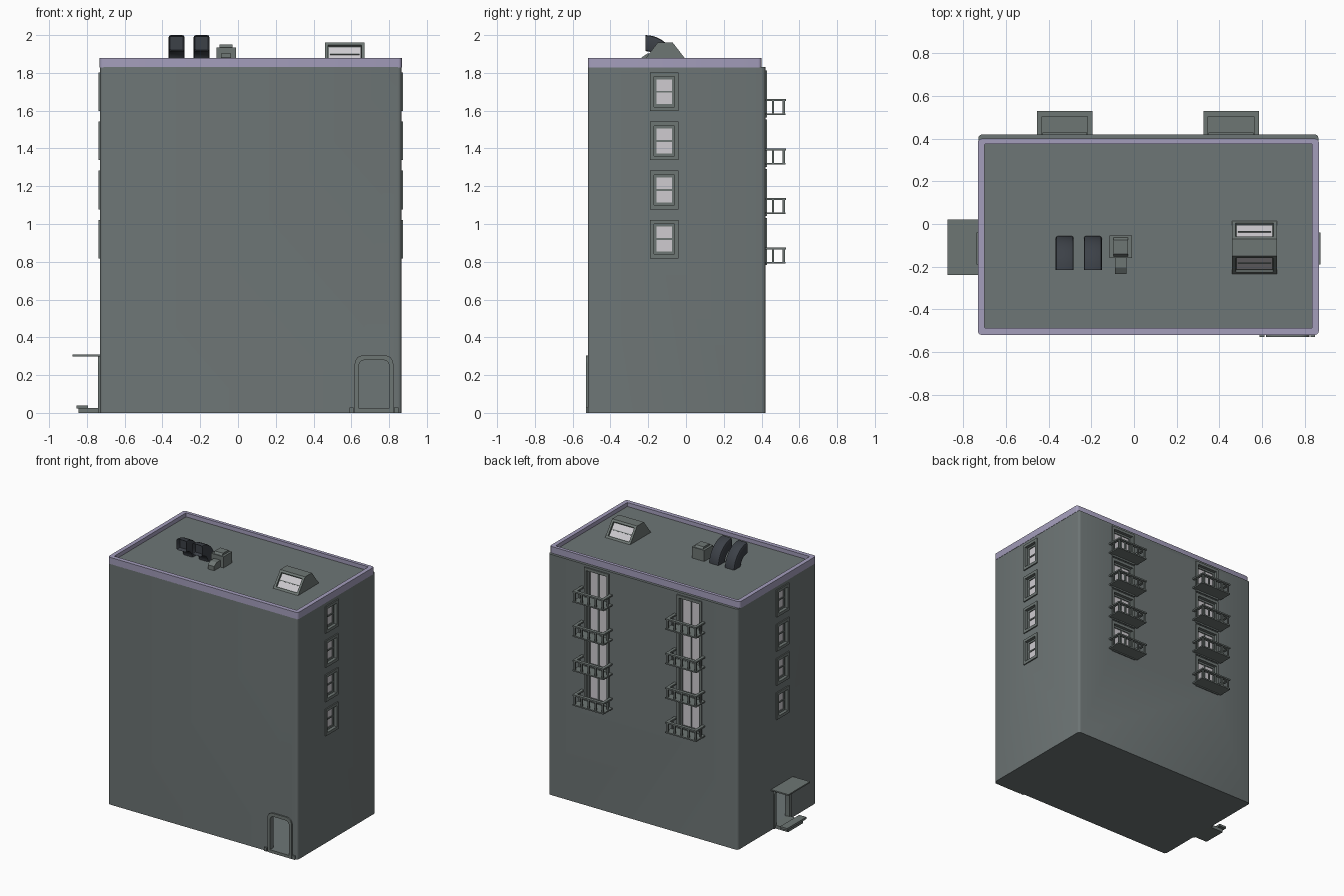
import bpy, bmesh, math
from mathutils import Matrix, Vector

if "Cube" in bpy.data.objects:
    bpy.data.objects.remove(bpy.data.objects["Cube"])


def material(name, rgb):
    m = bpy.data.materials.new(name)
    m.diffuse_color = (*rgb, 1)
    m.use_nodes = True
    m.node_tree.nodes["Principled BSDF"].inputs["Base Color"].default_value = m.diffuse_color
    return m


WALL = material("wall_grey", (0.155, 0.18, 0.18))
TRIM = material("trim_grey", (0.155, 0.182, 0.173))
LILAC = material("parapet_lilac", (0.37, 0.34, 0.50))
GLASS = material("window_glass", (0.62, 0.60, 0.63))
DUCT = material("duct_black", (0.045, 0.052, 0.063))

I = Matrix.Identity(4)
UP = Matrix.Rotation(math.pi / 2, 4, 'X')     # profile (x, -y) extruded along z
SIDE = Matrix.Rotation(math.pi / 2, 4, 'Z')   # profile (y, z) extruded along -x


def at(x, y, z, turn=0):
    return Matrix.Translation((x, y, z)) @ Matrix.Rotation(math.radians(turn), 4, 'Z')


def make(name, bm, *mats):
    bmesh.ops.recalc_face_normals(bm, faces=bm.faces)
    me = bpy.data.meshes.new(name)
    bm.to_mesh(me)
    bm.free()
    for m in mats:
        me.materials.append(m)
    ob = bpy.data.objects.new(name, me)
    bpy.context.collection.objects.link(ob)
    return ob


def prism(bm, pts, n0, n1, M=I, mat=0):
    a, b = ([bm.verts.new(M @ Vector((u, n, v))) for u, v in pts] for n in (n0, n1))
    fs = [bm.faces.new(a), bm.faces.new(b)]
    for i in range(len(a)):
        j = (i + 1) % len(a)
        fs.append(bm.faces.new((a[i], a[j], b[j], b[i])))
    for f in fs:
        f.material_index = mat
    return fs


def box(bm, u0, u1, n0, n1, v0, v1, M=I, mat=0):
    prism(bm, [(u0, v0), (u1, v0), (u1, v1), (u0, v1)], n0, n1, M, mat)


def frame(bm, outer, inner, n0, n1, M=I):
    L = [[bm.verts.new(M @ Vector((u, n, v))) for u, v in p]
         for p, n in ((outer, n0), (outer, n1), (inner, n1), (inner, n0))]
    for k in range(4):
        a, b = L[k], L[(k + 1) % 4]
        for i in range(len(a)):
            j = (i + 1) % len(a)
            bm.faces.new((a[i], a[j], b[j], b[i]))


def rect(u0, u1, v0, v1, rb=0.0, rt=0.0, n=4):
    """Rectangle with rounded bottom (rb) and top (rt) corners."""
    pts = []
    for k, (u, v, r) in enumerate(((u1, v1, rt), (u0, v1, rt), (u0, v0, rb), (u1, v0, rb))):
        cu, cv = u + (r if u == u0 else -r), v + (r if v == v0 else -r)
        for s in range(n + 1 if r else 1):
            a = math.pi / 2 * (k + s / n)
            pts.append((cu + r * math.cos(a), cv + r * math.sin(a)) if r else (u, v))
    return pts


# Placement of windows and doors on the walls
FLOORS = [0.92 + 0.26 * i for i in range(4)]
windows = [(at(x, -0.115, z, t), 0.11, -0.08, 0.08, False)
           for z in FLOORS for x, t in ((0.865, -90), (-0.73, 90))]
windows += [(at(x, 0.42, z), 0.17, -0.115, 0.09, True) for z in FLOORS for x in (-0.325, 0.455)]
doors = [at(0.72, -0.52, 0, 180), at(-0.73, -0.11, 0, 90)]

# Hollow building with rounded corners, holes cut for windows and doors
bm = bmesh.new()
prism(bm, rect(-0.73, 0.865, -0.42, 0.52, 0.018, 0.018, 3), 0, 1.83, UP)
body = make("building_walls", bm, WALL)
bm = bmesh.new()
box(bm, -0.70, 0.835, -0.49, 0.39, 0.02, 1.80)
room = make("room_cutter", bm)
bm = bmesh.new()
for M, w, v0, v1, _ in windows:
    box(bm, -w / 2 - 0.01, w / 2 + 0.01, -0.06, 0.03, v0 - 0.01, v1 + 0.01, M)
for M in doors:
    prism(bm, rect(-0.08, 0.08, 0.022, 0.28, 0, 0.03), -0.06, 0.04, M)
holes = make("opening_cutter", bm)
for c in (room, holes):
    mod = body.modifiers.new("cut", 'BOOLEAN')
    mod.operation, mod.solver, mod.object = 'DIFFERENCE', 'EXACT', c
bpy.context.view_layer.update()
body.data = bpy.data.meshes.new_from_object(
    body.evaluated_get(bpy.context.evaluated_depsgraph_get()))
body.modifiers.clear()
for c in (room, holes):
    bpy.data.objects.remove(c)

# Window frames, bars and glass
fr, gl = bmesh.new(), bmesh.new()
for M, w, v0, v1, tall in windows:
    h = w / 2
    frame(fr, rect(-h - 0.02, h + 0.02, v0 - 0.022, v1 + 0.022), rect(-h, h, v0, v1), -0.032, 0.009, M)
    frame(fr, rect(-h - 0.004, h + 0.004, v0 - 0.004, v1 + 0.004),
          rect(-h + 0.013, h - 0.013, v0 + 0.014, v1 - 0.014), -0.03, -0.015, M)
    if tall:
        box(fr, -0.005, 0.005, -0.03, -0.016, v0, v1, M)
    else:
        box(fr, -h, h, -0.03, -0.016, -0.005, 0.005, M)
    box(gl, -h - 0.004, h + 0.004, -0.029, -0.022, v0 - 0.004, v1 + 0.004, M)
make("window_frames", fr, TRIM)
make("window_panes", gl, GLASS)

# Door surrounds
bm = bmesh.new()
for M in doors:
    frame(bm, rect(-0.102, 0.102, 0, 0.305, 0, 0.045), rect(-0.08, 0.08, 0.022, 0.28, 0, 0.03), -0.02, 0.01, M)
make("door_surrounds", bm, TRIM)

# Small kerb stones by the front door
bm = bmesh.new()
for x in (0.60, 0.838):
    box(bm, x - 0.011, x + 0.011, -0.53, -0.51, 0, 0.028)
make("kerb_stones", bm, TRIM)

# Side entrance: canopy and step
bm = bmesh.new()
box(bm, -0.875, -0.72, -0.24, 0.02, 0.299, 0.309)
make("side_canopy", bm, TRIM)
bm = bmesh.new()
box(bm, -0.845, -0.72, -0.20, -0.02, 0, 0.025)
box(bm, -0.855, -0.795, -0.225, 0.005, 0.024, 0.04)
make("side_step", bm, TRIM)

# Balconies with railings
bm = bmesh.new()
for cx in (-0.325, 0.455):
    for i in range(4):
        M = at(cx, 0.415, 0.79 + 0.262 * i)
        box(bm, -0.13, 0.13, 0, 0.113, 0, 0.01, M)
        box(bm, -0.13, 0.13, 0.09, 0.115, 0.074, 0.085, M)
        for s in (-1, 1):
            a, b = sorted((s * 0.13, s * 0.107))
            box(bm, a, b, 0, 0.092, 0.074, 0.085, M)
            box(bm, s * 0.118 - 0.005, s * 0.118 + 0.005, 0.04, 0.05, 0.01, 0.075, M)
        for k in range(5):
            u = -0.118 + 0.059 * k
            box(bm, u - 0.006, u + 0.006, 0.096, 0.108, 0.01, 0.075, M)
make("balconies", bm, TRIM)

# Roof deck and parapet
bm = bmesh.new()
box(bm, -0.71, 0.845, -0.50, 0.385, 1.815, 1.85)
make("roof_deck", bm, WALL)
bm = bmesh.new()
frame(bm, rect(-0.732, 0.867, -0.40, 0.52, 0.018, 0.018, 3),
      rect(-0.70, 0.835, -0.375, 0.487, 0.003, 0.003, 3), 1.828, 1.88, UP)
make("parapet", bm, LILAC)

# Curved roof ducts with hollow mouths
bm = bmesh.new()
section = rect(-0.042, 0.042, -0.0425, 0.0425, 0.012, 0.012, 2)
for cx in (-0.325, -0.193):
    rings = []
    for s in range(11):
        a = math.pi / 2 * s / 10
        rings.append([bm.verts.new((cx + u, -0.215 + (0.1175 + v) * math.sin(a),
                                    1.84 + (0.1175 + v) * math.cos(a))) for u, v in section])
    for p, q in zip(rings, rings[1:]):
        for i in range(len(p)):
            j = (i + 1) % len(p)
            bm.faces.new((p[i], p[j], q[j], q[i]))
    bm.faces.new(rings[-1])
    mouth = bm.faces.new(rings[0])
    bm.normal_update()
    bmesh.ops.inset_region(bm, faces=[mouth], thickness=0.007)
    bmesh.ops.translate(bm, verts=mouth.verts, vec=(0, 0.03, 0))
make("roof_ducts", bm, DUCT)

# Vent box with cap and outlet pipe
bm = bmesh.new()
box(bm, -0.115, -0.01, -0.16, -0.055, 1.84, 1.934)
lid = [(-0.152, 1.934), (-0.063, 1.934), (-0.075, 1.949), (-0.14, 1.949)]
prism(bm, lid, 0.028, 0.097, SIDE)
pipe = [(-0.235, 1.84), (-0.235, 1.882), (-0.205, 1.902), (-0.155, 1.902), (-0.155, 1.84)]
prism(bm, pipe, 0.036, 0.09, SIDE)
make("roof_vent", bm, TRIM)

# Skylight: sloping glazed sides, inset from the frame
bm = bmesh.new()
fs = prism(bm, [(-0.235, 1.85), (-0.15, 1.96), (-0.07, 1.96), (0.015, 1.85)], -0.67, -0.46, SIDE)
bmesh.ops.recalc_face_normals(bm, faces=bm.faces)
for f in (fs[2], fs[4]):
    bmesh.ops.inset_region(bm, faces=[f], thickness=0.024)
    bmesh.ops.inset_region(bm, faces=[f], thickness=0.001, depth=-0.012)
    bmesh.ops.inset_region(bm, faces=[f], thickness=0.006)
    f.material_index = 1
    c, n = f.calc_center_median(), f.normal.copy()
    t = n.cross(Vector((1, 0, 0)))
    M = Matrix.Translation(c) @ Matrix(((1, n.x, t.x), (0, n.y, t.y), (0, n.z, t.z))).to_4x4()
    box(bm, -0.078, 0.078, -0.002, 0.004, -0.003, 0.003, M)
make("skylight", bm, TRIM, GLASS)

# Smooth the rounded parts while keeping edges sharp
bpy.ops.object.select_all(action='DESELECT')
for name in ("building_walls", "parapet", "roof_ducts", "door_surrounds"):
    ob = bpy.data.objects[name]
    ob.select_set(True)
    bpy.context.view_layer.objects.active = ob
bpy.ops.object.shade_smooth_by_angle(angle=math.radians(32))
